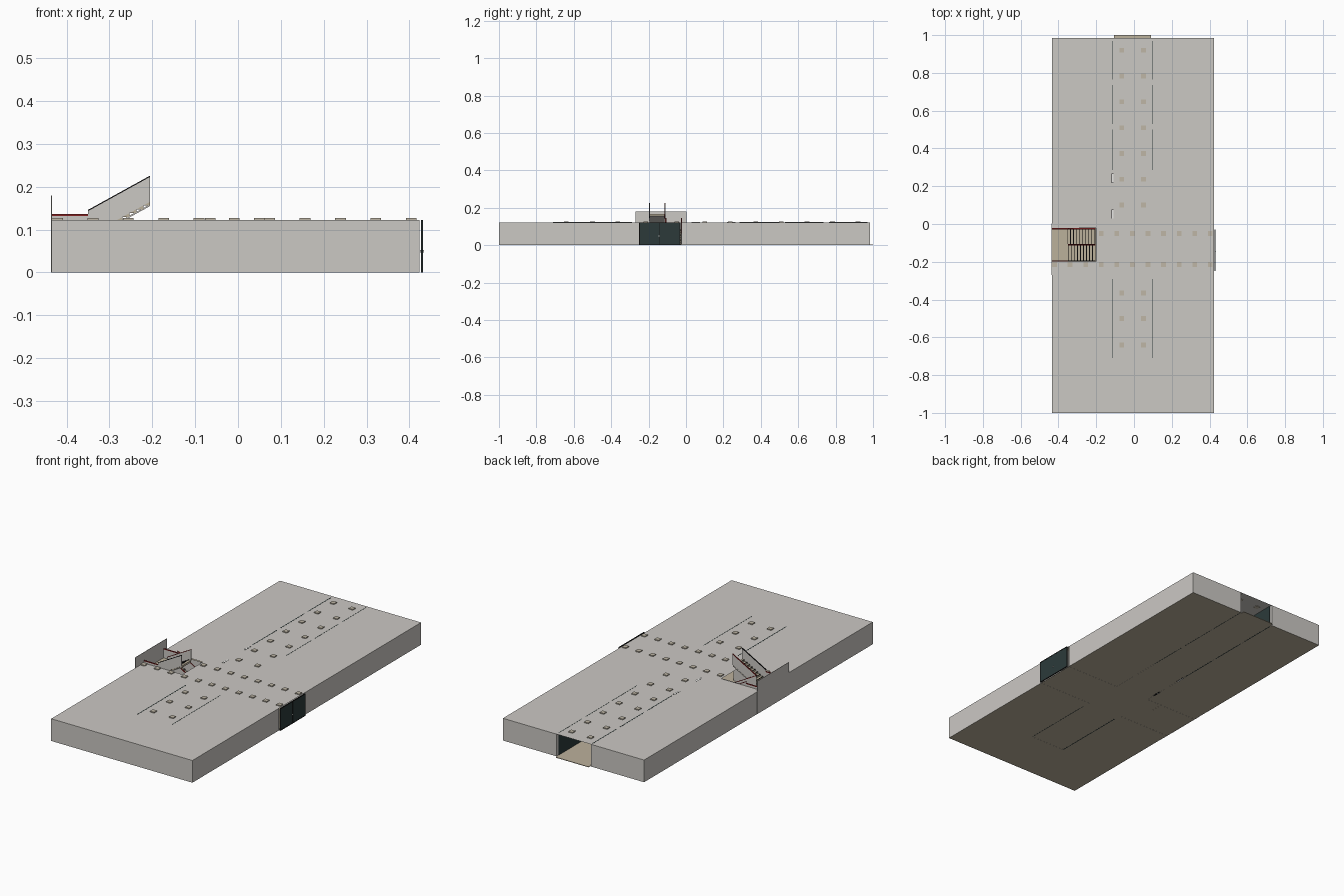
import bpy, bmesh

if "Cube" in bpy.data.objects:
    bpy.data.objects.remove(bpy.data.objects["Cube"])


def mat(name, r, g, b):
    m = bpy.data.materials.new(name)
    m.diffuse_color = (r, g, b, 1)
    m.use_nodes = True
    m.node_tree.nodes["Principled BSDF"].inputs["Base Color"].default_value = m.diffuse_color
    return m


PLASTER = mat("pale_plaster", 0.60, 0.58, 0.55)
FLOOR = mat("tan_floor", 0.50, 0.44, 0.33)
LAMP = mat("warm_lamp", 0.52, 0.47, 0.38)
TEAL = mat("dark_teal", 0.025, 0.042, 0.042)
BLACK = mat("black_trim", 0.008, 0.008, 0.008)
RED = mat("red_rail", 0.22, 0.015, 0.015)
WHITE = mat("white_trim", 0.85, 0.85, 0.83)

W, E, S, N, H = -0.435, 0.423, -1.0, 0.985, 0.122   # outer shell
CW, CE = -0.113, 0.097                               # long corridor
CS, CN, CEND = -0.25, -0.025, -0.71                  # cross corridor


def finish(name, bm, m):
    me = bpy.data.meshes.new(name)
    bm.to_mesh(me)
    bm.free()
    me.materials.append(m)
    o = bpy.data.objects.new(name, me)
    bpy.context.collection.objects.link(o)
    return o


def boxes(name, items, m):
    """Boxes given as (x0, x1, y0, y1, z0, z1) in one object."""
    bm = bmesh.new()
    for x0, x1, y0, y1, z0, z1 in items:
        vs = bmesh.ops.create_cube(bm, size=1)["verts"]
        for v in vs:
            v.co = (x1 if v.co.x > 0 else x0, y1 if v.co.y > 0 else y0,
                    z1 if v.co.z > 0 else z0)
    return finish(name, bm, m)


def sheet(name, pts, z, m, down=False):
    bm = bmesh.new()
    f = bm.faces.new([bm.verts.new((x, y, z)) for x, y in pts])
    if (f.normal.z if f.normal.length else 1) > 0 and down:
        f.normal_flip()
    return finish(name, bm, m)


def walls(name, paths, m, z0=0.0, z1=H):
    bm = bmesh.new()
    for path in paths:
        for (ax, ay), (bx, by) in zip(path, path[1:]):
            bm.faces.new([bm.verts.new(p) for p in
                          ((ax, ay, z0), (bx, by, z0), (bx, by, z1), (ax, ay, z1))])
    return finish(name, bm, m)


def prism(name, profiles, m):
    """Extrude x-z outlines between two y values."""
    bm = bmesh.new()
    for pts, y0, y1 in profiles:
        a = [bm.verts.new((x, y0, z)) for x, z in pts]
        b = [bm.verts.new((x, y1, z)) for x, z in pts]
        bm.faces.new(a)
        bm.faces.new(b[::-1])
        for i in range(len(a)):
            j = (i + 1) % len(a)
            bm.faces.new((a[j], a[i], b[i], b[j]))
    bmesh.ops.recalc_face_normals(bm, faces=bm.faces)
    return finish(name, bm, m)


# building shell: each room block is outlined, leaving the corridors hollow
walls("shell_walls", [
    [(CW, N), (W, N), (W, CN), (CW, CN), (CW, N)],
    [(CE, CN), (E, CN), (E, N), (CE, N), (CE, CN)],
    [(CW, CS), (W, CS), (W, S), (E, S), (E, CS), (CE, CS), (CE, CEND), (CW, CEND), (CW, CS)],
], PLASTER)
sheet("floor", [(W, S), (E, S), (E, N), (W, N)], 0.0005, FLOOR, True)

# ceiling with a notch over the stairwell
HX, HS, HN = -0.2, -0.198, -0.02
sheet("ceiling", [(W, S), (E, S), (E, N), (W, N), (W, HN), (HX, HN), (HX, HS), (W, HS)], H, PLASTER)
boxes("back_threshold", [(-0.107, 0.09, N, 1.0, 0, 0.003)], FLOOR)
boxes("stairwell_end_wall", [(W - 0.001, W + 0.001, -0.27, 0.003, 0, 0.18)], PLASTER)

# ceiling lamps, two rows in each corridor
R = 0.0125
spots = [(x, y) for x in (-0.065, 0.05)
         for y in (0.92, 0.783, 0.647, 0.51, 0.373, 0.237, 0.10, -0.365, -0.50, -0.64)]
xs = [0.404 - i * 0.0825 for i in range(11)]
spots += [(x, -0.215) for x in xs] + [(x, -0.05) for x in xs[:8]]
boxes("ceiling_lamps", [(x - R, x + R, y - R, y + R, 0.119, 0.127) for x, y in spots], LAMP)

# dark panels along the long corridor walls
runs = [(0.765, 0.97), (0.53, 0.735), (0.285, 0.50), (-0.71, -0.29)]
boxes("corridor_panels", [(x - w, x + w, a, b, 0, H + 0.0006)
                          for x, w in ((CW, 0.002), (CE, 0.0012)) for a, b in runs], TEAL)
boxes("white_jambs", [(CW - 0.004, CW + 0.004, a, a + 0.045, 0, H + 0.0006)
                      for a in (0.22, 0.03)], WHITE)
boxes("jamb_outlines", [(CW - 0.0055, CW + 0.0055, a - 0.002, a + 0.047, 0, H + 0.0003)
                        for a in (0.22, 0.03)], BLACK)

# double door at the right end of the cross corridor
D0, D1, DM = -0.25, -0.03, -0.14
boxes("door_leaves", [(0.428, 0.431, D0, DM - 0.001, 0, H), (0.428, 0.431, DM + 0.001, D1, 0, H)], TEAL)
T = 0.004
boxes("door_frame", [(0.427, 0.432, D0, D0 + T, 0, H), (0.427, 0.432, D1 - T, D1, 0, H),
                     (0.427, 0.432, D0, D1, H - T, H), (0.427, 0.432, D0, D1, 0, T),
                     (0.427, 0.432, DM - 0.001, DM + 0.001, 0, H)], BLACK)
boxes("door_handle", [(0.425, 0.434, DM - 0.006, DM - 0.002, 0.047, 0.052)], WHITE)

# stairs: landing, a flight down and a flight up
X0, X1, LZ, COUNT, RISE = -0.35, -0.205, 0.085, 9, 0.08
RUN = (X1 - X0) / COUNT
UP, DOWN = (-0.195, -0.114), (-0.106, -0.025)
boxes("stair_landing", [(W, X0, UP[0], DOWN[1], LZ - 0.008, LZ)], FLOOR)
treads, nosings, risers = [], [], []
for i in range(COUNT):
    x = X0 + i * RUN
    for (a, b), s in ((UP, 1), (DOWN, -1)):
        z = LZ + s * (i + 1) * RISE / COUNT
        treads.append((x, x + RUN, a, b, max(z - 0.009, 0), z + 0.0005))
        edge = x if s > 0 else x + RUN - 0.004
        nosings.append((edge, edge + 0.004, a, b, z, z + 0.0015))
boxes("stair_treads", treads, FLOOR)
boxes("stair_nosings", nosings, BLACK)


# sloping side panels and handrails
def slope(s, lo, hi):
    k = LZ + s * RISE
    return [(X0, LZ + lo), (X1, k + lo), (X1, k + hi), (X0, LZ + hi)]


RH, P = 0.058, 0.0012
sides = [(1, UP[0]), (1, -0.112), (-1, -0.108), (-1, DOWN[1])]
prism("stair_side_panels", [(slope(s, 0.0, RH), y - P, y + P) for s, y in sides], PLASTER)
prism("stair_soffit", [(slope(1, -0.01, -0.006), *UP)], PLASTER)
for name, picks, m in (("red_handrails", sides[1:], RED), ("outer_handrail", sides[:1], BLACK)):
    prism(name, [(slope(s, RH, RH + 0.003), y - 0.003, y + 0.003) for s, y in picks], m)
LT = 0.132
boxes("landing_panels", [(W, X0, y - P, y + P, LZ - 0.008, LT) for y in (UP[0], DOWN[1])], PLASTER)
boxes("landing_handrails", [(W, X0, y - 0.003, y + 0.003, LT, LT + 0.004)
                            for y in (UP[0], DOWN[1])], RED)
